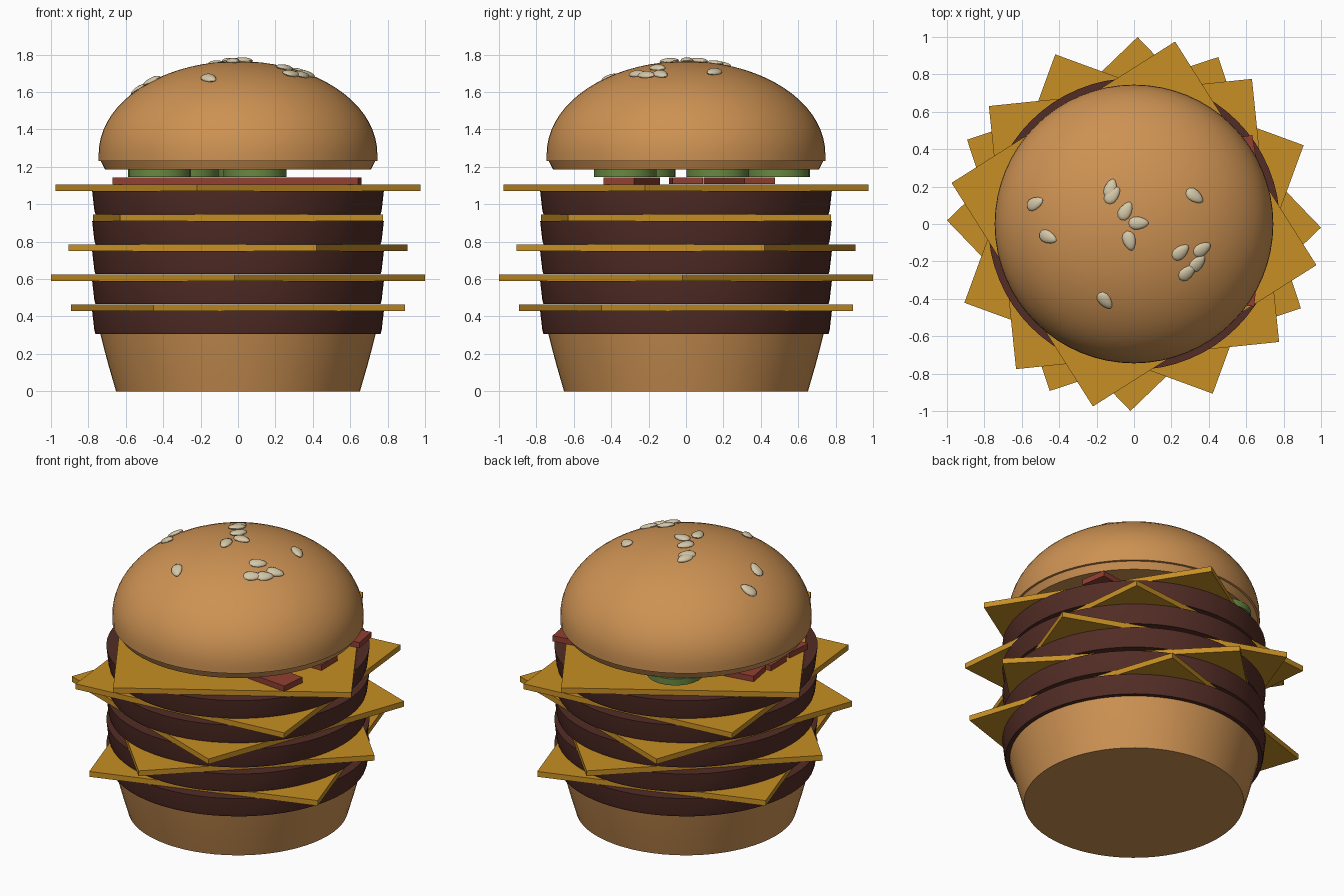
import bpy, bmesh, math
from mathutils import Vector, Matrix

cube = bpy.data.objects.get("Cube")
if cube:
    bpy.data.objects.remove(cube, do_unlink=True)


def material(name, rgb):
    """Flat material from an sRGB 0-255 colour."""
    lin = [((c / 255 + 0.055) / 1.055) ** 2.4 for c in rgb] + [1.0]
    m = bpy.data.materials.new(name)
    m.use_nodes = True
    m.diffuse_color = lin
    m.node_tree.nodes["Principled BSDF"].inputs["Base Color"].default_value = lin
    return m


BUN = material("toasted bun", (205, 146, 83))
PATTY = material("grilled meat", (82, 44, 37))
CHEESE = material("yellow cheese", (199, 143, 36))
BACON = material("bacon red", (145, 63, 50))
PICKLE = material("pickle green", (104, 136, 66))
SEED = material("sesame cream", (213, 200, 168))


def finish(name, bm, mat, smooth=None):
    bmesh.ops.recalc_face_normals(bm, faces=bm.faces)
    me = bpy.data.meshes.new(name)
    bm.to_mesh(me)
    bm.free()
    me.materials.append(mat)
    ob = bpy.data.objects.new(name, me)
    bpy.context.collection.objects.link(ob)
    if smooth:
        bpy.ops.object.select_all(action='DESELECT')
        ob.select_set(True)
        bpy.context.view_layer.objects.active = ob
        bpy.ops.object.shade_smooth_by_angle(angle=math.radians(smooth))
    return ob


def lathe(name, profile, mat, center=(0, 0), segments=64, smooth=30):
    """Revolve an (r, z) profile that starts and ends on the axis."""
    bm = bmesh.new()
    verts = [bm.verts.new((r, 0, z)) for r, z in profile]
    edges = [bm.edges.new(p) for p in zip(verts, verts[1:])]
    bmesh.ops.spin(bm, geom=verts + edges, cent=(0, 0, 0), axis=(0, 0, 1),
                   angle=math.tau, steps=segments, use_merge=True)
    bmesh.ops.remove_doubles(bm, verts=bm.verts, dist=1e-4)
    bmesh.ops.translate(bm, verts=bm.verts, vec=(center[0], center[1], 0))
    return finish(name, bm, mat, smooth)


def slab(name, size, loc, angle, mat):
    """Box turned about the vertical axis."""
    bm = bmesh.new()
    bmesh.ops.create_cube(bm, size=1, matrix=Matrix.Translation(loc)
                          @ Matrix.Rotation(math.radians(angle), 4, 'Z')
                          @ Matrix.Diagonal((*size, 1)))
    return finish(name, bm, mat)


# Bottom bun
lathe("bottom_bun", [(0, 0), (0.652, 0), (0.69, 0.13), (0.722, 0.25),
                     (0.737, 0.31), (0, 0.31)], BUN)

# Five patties, each topped by a turned square of cheese
PITCH = 0.16
for i, corner in enumerate((63.2, 88.9, 24.9, 50.9, 77.3)):
    z = 0.306 + i * PITCH
    lathe(f"patty_{i + 1}", [(0, z), (0.762, z), (0.768, z + 0.02),
                             (0.78, z + 0.125), (0, z + 0.125)], PATTY)
    slab(f"cheese_slice_{i + 1}", (1.414, 1.414, 0.035),
         (0, 0, z + 0.1415), corner - 45, CHEESE)

# Bacon strips
for i, (y, angle) in enumerate(((-0.29, -6), (0.0, 0.8), (0.285, 9.5))):
    slab(f"bacon_{i + 1}", (1.32, 0.165, 0.036), (-0.005, y, 1.125 + i * 0.0005),
         angle, BACON)

# Pickle slices
for i, c in enumerate(((-0.42, -0.225), (-0.27, 0.495), (0.09, -0.325), (0.06, 0.17))):
    lathe(f"pickle_{i + 1}", [(0, 1.146), (0.168, 1.146), (0.168, 1.187), (0, 1.187)],
          PICKLE, center=c, segments=24)

# Top bun: rim band and elliptical dome
DOME_R, DOME_H, DOME_Z = 0.745, 0.495, 1.27
dome = [(DOME_R * math.cos(t), DOME_Z + DOME_H * math.sin(t))
        for t in (math.pi / 2 * k / 18 for k in range(18))]
lathe("top_bun", [(0, 1.187), (0.712, 1.187), (0.733, 1.23), (0.745, 1.232)]
      + dome + [(0, DOME_Z + DOME_H)], BUN)

# Sesame seeds lying on the dome: x, y, heading in degrees
seeds = [(-0.53, 0.11, 20), (-0.46, -0.07, -20), (-0.125, 0.19, 75), (-0.115, 0.155, 50),
         (-0.045, 0.07, 60), (0.025, 0.005, 0), (-0.025, -0.09, -75), (0.325, 0.15, -35),
         (0.25, -0.15, 40), (0.365, -0.135, 30), (0.34, -0.21, 45), (0.285, -0.26, 40),
         (-0.155, -0.41, -55)]
for i, (x, y, heading) in enumerate(seeds):
    h = math.sqrt(1 - (x * x + y * y) / DOME_R ** 2)
    normal = Vector((x / DOME_R ** 2, y / DOME_R ** 2, h / DOME_H))
    tilt = Vector((0, 0, 1)).rotation_difference(normal).to_matrix().to_4x4()
    bm = bmesh.new()
    bmesh.ops.create_uvsphere(bm, u_segments=12, v_segments=8, radius=1)
    for v in bm.verts:                      # taper one end to a teardrop
        v.co.y *= 1 - 0.25 * v.co.x
    bm.transform(Matrix.Translation((x, y, DOME_Z + DOME_H * h + 0.004)) @ tilt
                 @ Matrix.Rotation(math.radians(heading), 4, 'Z')
                 @ Matrix.Diagonal((0.054, 0.034, 0.017, 1)))
    finish(f"sesame_seed_{i + 1}", bm, SEED, 40)
